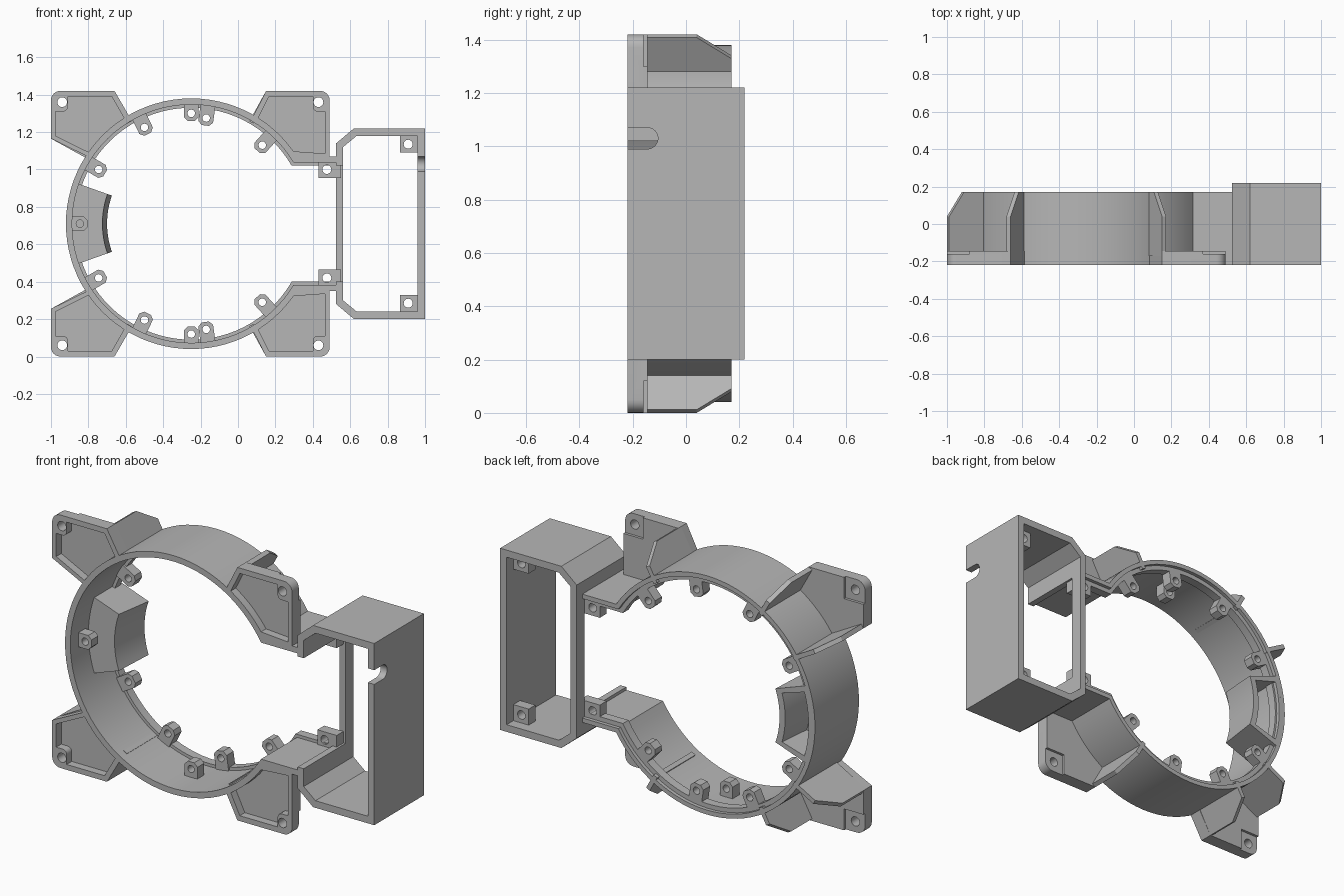
import bpy, bmesh
from math import sin, cos, asin, atan2, hypot, radians, pi

cube = bpy.data.objects.get("Cube")
if cube:
    bpy.data.objects.remove(cube)

grey = bpy.data.materials.new("matte_grey")
grey.use_nodes = True
grey.diffuse_color = (0.47, 0.47, 0.47, 1)
grey.node_tree.nodes["Principled BSDF"].inputs["Base Color"].default_value = grey.diffuse_color

CX, CZ = -0.25, 0.71          # ring centre
FRONT, REAR = -0.22, 0.17     # depth of the ring


def arc(cx, cz, r, a0, a1, n):
    """Points on an arc in the x-z plane, angles in degrees."""
    steps = [radians(a0 + (a1 - a0) * i / n) for i in range(n + 1)]
    return [(cx + r * cos(a), cz + r * sin(a)) for a in steps]


def ring_arc(r, a0, a1, n=12):
    return arc(CX, CZ, r, a0, a1, n)


def rect(x0, x1, z0, z1):
    return [(x0, z0), (x1, z0), (x1, z1), (x0, z1)]


def loft(name, lower, upper):
    """Solid between two matching loops of 3D points."""
    bm = bmesh.new()
    a = [bm.verts.new(p) for p in lower]
    b = [bm.verts.new(p) for p in upper]
    bm.faces.new(a)
    bm.faces.new(b[::-1])
    for i in range(len(a)):
        j = (i + 1) % len(a)
        bm.faces.new((a[i], b[i], b[j], a[j]))
    bmesh.ops.recalc_face_normals(bm, faces=bm.faces)
    mesh = bpy.data.meshes.new(name)
    bm.to_mesh(mesh)
    bm.free()
    mesh.materials.append(grey)
    ob = bpy.data.objects.new(name, mesh)
    bpy.context.collection.objects.link(ob)
    return ob


def prism(name, pts, y0, y1, flip=False):
    """Extrude an x-z outline in depth; flip mirrors it top to bottom."""
    if flip:
        pts = [(x, 2 * CZ - z) for x, z in pts]
    return loft(name, [(x, y0, z) for x, z in pts], [(x, y1, z) for x, z in pts])


def cut(ob, *cutters):
    """Subtract the cutters, then remove them."""
    for c in cutters:
        c.hide_render = True
        m = ob.modifiers.new("cut", 'BOOLEAN')
        m.operation, m.solver, m.object = 'DIFFERENCE', 'EXACT', c
    bpy.context.view_layer.update()
    deps = bpy.context.evaluated_depsgraph_get()
    mesh = bpy.data.meshes.new_from_object(ob.evaluated_get(deps))
    ob.modifiers.clear()
    ob.data = mesh
    for c in cutters:
        bpy.data.objects.remove(c)
    return ob


def hole(x, z, r, flip):
    return prism("hole_cutter", arc(x, z, r, 0, 345, 23), -0.5, 0.5, flip)


# Ring and neck: one open band, with a ledge and a stepped lip at the rear
def band(r, n=72):
    h = 0.36 - (0.67 - r)
    a = asin(h / r) * 180 / pi
    return [(0.545, CZ + h)] + ring_arc(r, a, 360 - a, n) + [(0.545, CZ - h)]


for name, inner, y0, y1 in (("ring_wall", 0.637, FRONT, 0.1),
                            ("ring_ledge", 0.62, 0.1, 0.15),
                            ("ring_rear_lip", 0.645, 0.15, REAR)):
    prism(name, band(0.67) + band(inner)[::-1], y0, y1)


# Corner mounts: pocketed plate with a screw hole and tapered ribs behind
def rib(name, root, tip, side, flip):
    length = hypot(tip[0] - root[0], tip[1] - root[1])
    ux, uz = (tip[0] - root[0]) / length, (tip[1] - root[1]) / length
    nx, nz = -uz * side * 0.025, ux * side * 0.025
    profile = [(-0.02, -0.17), (length, -0.17), (length, 0.04),
               (length - 0.09, REAR), (-0.02, REAR)]

    def place(s, y, k):
        z = root[1] + uz * s + nz * k
        return (root[0] + ux * s + nx * k, y, 2 * CZ - z if flip else z)
    loft(name, [place(s, y, 0) for s, y in profile], [place(s, y, 1) for s, y in profile])


for flip in (False, True):
    level = "lower" if flip else "upper"
    right_plate = (arc(-0.95, 1.37, 0.05, 180, 90, 6) + [(-0.66, 1.42)]
                   + ring_arc(0.655, 120, 147) + [(-1, 1.165)])
    right_pocket = ([(-0.91, 1.39), (-0.675, 1.39)] + ring_arc(0.66, 122.5, 145)
                    + [(-0.975, 1.18), (-0.975, 1.31)] + arc(-0.935, 1.335, 0.025, 270, 360, 4))
    left_plate = (arc(0.44, 1.37, 0.05, 0, 90, 6) + [(0.15, 1.42)]
                  + ring_arc(0.655, 60, 33) + [(0.49, 1.05)])
    left_pocket = ([(0.4, 1.39), (0.165, 1.39)] + ring_arc(0.66, 57.5, 36)
                   + [(0.465, 1.085), (0.465, 1.31)] + arc(0.425, 1.335, 0.025, 270, 180, 4))
    for side, plate, pocket, hx, seat in (
            ("right", right_plate, right_pocket, -0.94, rect(-1.1, -0.88, 1.3, 1.5)),
            ("left", left_plate, left_pocket, 0.43, rect(0.37, 0.6, 1.3, 1.5))):
        cut(prism(f"{level}_{side}_mount", plate, FRONT, -0.145, flip),
            prism("pocket_cutter", pocket, -0.4, -0.175, flip),
            prism("seat_cutter", seat, -0.16, 0, flip),
            hole(hx, 1.36, 0.026, flip))
    rib(f"{level}_right_inner_rib", (-0.58, 1.275), (-0.66, 1.42), 1, flip)
    rib(f"{level}_right_outer_rib", (-0.81, 1.06), (-1, 1.165), -1, flip)
    rib(f"{level}_left_rib", (0.07, 1.275), (0.15, 1.42), -1, flip)


# Screw tabs on the inside of the ring
def ring_tab(name, x, z, y0, y1, flip):
    dx, dz = x - CX, z - CZ
    r = hypot(dx, dz)
    a = atan2(dz, dx)
    ca, sa = cos(a), sin(a)
    w, reach = 0.04, 0.65 - r
    local = [(reach, -w), (-0.02, -w), (-0.04, -w / 2), (-0.04, w / 2), (-0.02, w), (reach, w)]
    pts = [(x + ca * u - sa * v, z + sa * u + ca * v) for u, v in local]
    cut(prism(name, pts, y0, y1, flip), hole(x, z, 0.02, flip))


for flip in (False, True):
    level = "lower" if flip else "upper"
    for i, (x, z) in enumerate([(-0.745, 1.0), (-0.5, 1.225), (-0.17, 1.275), (0.13, 1.13)]):
        ring_tab(f"{level}_rear_tab_{i + 1}", x, z, 0.09, 0.15, flip)
    ring_tab(f"{level}_middle_tab", -0.25, 1.3, -0.06, 0, flip)
    # Neck and housing tabs
    cut(prism(f"{level}_neck_tab", rect(0.43, 0.55, 0.955, 1.04), 0.09, 0.15, flip),
        hole(0.475, 1.0, 0.024, flip))
    cut(prism(f"{level}_housing_tab", rect(0.865, 0.97, 1.09, 1.19), 0.1, 0.16, flip),
        hole(0.91, 1.135, 0.024, flip))
ring_tab("side_tab", -0.845, CZ, -0.15, -0.09, False)


# Curved pocket inside the ring, closed at the front and open at the rear
def sector(r_in, r_out, half, y):
    pts = ring_arc(r_in, 180 - half, 180 + half) + ring_arc(r_out, 180 + half, 180 - half)
    return [(x, y, z) for x, z in pts]


cut(loft("inner_pocket", sector(0.475, 0.645, 19.5, -0.06), sector(0.45, 0.645, 19.5, REAR)),
    loft("cavity_cutter", sector(0.5, 0.63, 16.5, -0.03), sector(0.475, 0.63, 16.5, 0.3)))

# Rectangular housing, open front and back, with side window and cable notch
outer = [(0.62, 1.22), (1, 1.22), (1, 0.2), (0.62, 0.2), (0.525, 0.28), (0.525, 1.14)]
inner = [(0.635, 1.18), (0.96, 1.18), (0.96, 0.24), (0.635, 0.24), (0.562, 0.3), (0.562, 1.12)]
notch = [(y, z) for y, z in arc(-0.145, 1.03, 0.04, -90, 90, 12)] + [(-0.4, 1.07), (-0.4, 0.99)]
cut(prism("housing", outer, FRONT, 0.22),
    prism("opening_cutter", inner, -0.4, 0.4),
    prism("window_cutter", rect(0.4, 0.6, 0.4, 1.02), -0.4, 0.15),
    loft("notch_cutter", [(0.9, y, z) for y, z in notch], [(1.1, y, z) for y, z in notch]))

# Smooth the curved walls, keep edges sharp
bpy.ops.object.select_all(action='DESELECT')
for ob in bpy.context.collection.objects:
    if ob.type == 'MESH' and grey.name in ob.data.materials:
        ob.select_set(True)
        bpy.context.view_layer.objects.active = ob
bpy.ops.object.shade_smooth_by_angle(angle=radians(30))
